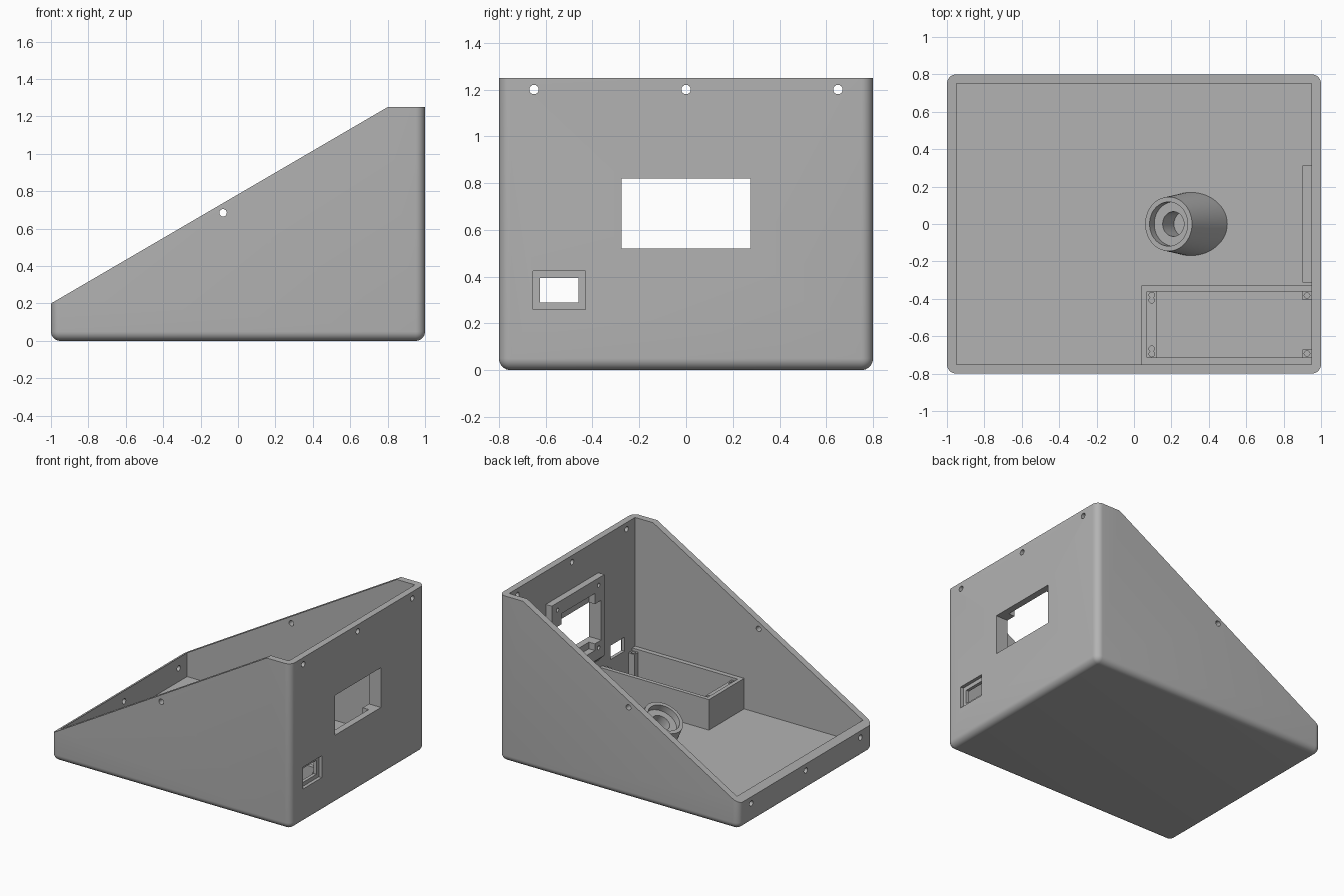
import bpy, bmesh, math
from mathutils import Vector, Matrix

if "Cube" in bpy.data.objects:
    bpy.data.objects.remove(bpy.data.objects["Cube"])

grey = bpy.data.materials.new("plain_grey")
grey.use_nodes = True
grey.diffuse_color = (0.45, 0.45, 0.45, 1)
grey.node_tree.nodes["Principled BSDF"].inputs["Base Color"].default_value = grey.diffuse_color


def finish(name, bm):
    bmesh.ops.recalc_face_normals(bm, faces=bm.faces)
    mesh = bpy.data.meshes.new(name)
    bm.to_mesh(mesh)
    bm.free()
    mesh.materials.append(grey)
    obj = bpy.data.objects.new(name, mesh)
    bpy.context.collection.objects.link(obj)
    return obj


def box_bm(x, y, z):
    bm = bmesh.new()
    bmesh.ops.create_cube(bm, size=1)
    for v in bm.verts:
        v.co = [lo + (c + 0.5) * (hi - lo) for c, (lo, hi) in zip(v.co, (x, y, z))]
    return bm


def box(name, x, y, z):
    return finish(name, box_bm(x, y, z))


def rod(name, start, end, r1, r2=None, sides=32):
    start, end = Vector(start), Vector(end)
    axis = end - start
    bm = bmesh.new()
    turn = axis.to_track_quat('Z', 'Y').to_matrix().to_4x4()
    bmesh.ops.create_cone(bm, cap_ends=True, segments=sides, radius1=r1,
                          radius2=r1 if r2 is None else r2, depth=axis.length,
                          matrix=Matrix.Translation((start + end) / 2) @ turn)
    return finish(name, bm)


def cut(obj, cutters):
    # Subtract every cutter, bake the result, then discard the cutters
    for c in cutters:
        c.hide_render = True
        m = obj.modifiers.new("cut", 'BOOLEAN')
        m.object, m.operation, m.solver = c, 'DIFFERENCE', 'EXACT'
    bpy.context.view_layer.update()
    graph = bpy.context.evaluated_depsgraph_get()
    baked = bpy.data.meshes.new_from_object(obj.evaluated_get(graph))
    obj.modifiers.clear()
    obj.data = baked
    for c in cutters:
        bpy.data.objects.remove(c)


def slice_off(bm, point, normal):
    geom = bm.verts[:] + bm.edges[:] + bm.faces[:]
    bmesh.ops.bisect_plane(bm, geom=geom, plane_co=point, plane_no=normal, clear_outer=True)
    bmesh.ops.holes_fill(bm, edges=[e for e in bm.edges if e.is_boundary])


def smooth(obj):
    bpy.ops.object.select_all(action='DESELECT')
    obj.select_set(True)
    bpy.context.view_layer.objects.active = obj
    bpy.ops.object.shade_smooth_by_angle(angle=math.radians(30))


# Case: rounded block, sliced to a wedge, then hollowed
SLOPE = Vector((-1.05, 0, 1.8)).normalized()
FLOOR = 0.05
bm = box_bm((-1, 1), (-0.8, 0.8), (0, 1.6))
edges = [e for e in bm.edges if min(v.co.z for v in e.verts) < 0.1]
bmesh.ops.bevel(bm, geom=edges, offset=0.05, segments=8, profile=0.5, affect='EDGES')
slice_off(bm, (0, 0, 1.25), (0, 0, 1))
slice_off(bm, (-1, 0, 0.2), SLOPE)
case = finish("case", bm)
cutters = [box("cavity", (-0.95, 0.95), (-0.75, 0.75), (FLOOR, 2)),
           box("screen_window", (0.85, 1.1), (-0.275, 0.275), (0.52, 0.82)),
           box("socket_recess", (0.975, 1.1), (-0.655, -0.43), (0.26, 0.425)),
           box("socket_hole", (0.85, 1.1), (-0.625, -0.46), (0.29, 0.395)),
           rod("side_hole", (-0.08, -1, 0.685), (-0.08, 1, 0.685), 0.02)]
for y in (-0.65, 0, 0.65):
    cutters.append(rod("low_hole", (-1.1, y, 0.15), (-0.9, y, 0.15), 0.02))
    cutters.append(rod("high_hole", (0.9, y, 1.2), (1.1, y, 1.2), 0.02))
cut(case, cutters)
smooth(case)

# Screen frame on the inside of the tall wall, with a chamfered lower edge
bm = box_bm((0.9, 0.95), (-0.313, 0.313), (0.39, 1.0))
for v in bm.verts:
    if v.co.z < 0.5 and v.co.x > 0.92:
        v.co.z -= 0.05
frame = finish("screen_frame", bm)
cutters = [box("opening", (0.8, 1), (-0.275, 0.275), (0.52, 0.82)),
           box("relief", (0.8, 1), (-0.2, 0.2), (0.47, 0.9))]
for y in (-0.245, 0.245):
    for z in (0.473, 0.945):
        cutters.append(rod("frame_hole", (0.85, y, z), (0.94, y, z), 0.015, sides=20))
cut(frame, cutters)
smooth(frame)

# Open compartment in the front corner
tray = box("compartment", (0.04, 0.95), (-0.75, -0.33), (FLOOR, 0.28))
cut(tray, [box("tray_inside", (0.07, 1), (-0.715, -0.36), (0, 0.4))])

# Ledge and corner posts that take the compartment lid screws
ledge = box("compartment_ledge", (0.07, 0.12), (-0.715, -0.36), (0.18, 0.26))
cut(ledge, [rod("ledge_hole", (0.095, y, 0.2), (0.095, y, 0.4), 0.015, sides=20)
            for y in (-0.695, -0.667, -0.408, -0.38)])
smooth(ledge)
for name, y in (("front_post", -0.6925), ("rear_post", -0.3825)):
    post = box(name, (0.9, 0.95), (y - 0.0225, y + 0.0225), (FLOOR, 0.26))
    cut(post, [rod("post_hole", (0.925, y, 0.15), (0.925, y, 0.4), 0.015, sides=20)])
    smooth(post)

# Tapered stepped socket, square to the sloping opening
top = Vector((0.185, 0, 0.23))
socket = rod("tapered_socket", top - SLOPE * 0.4, top, 0.19, 0.145, 64)
cut(socket, [rod("wide_bore", top - SLOPE * 0.05, top + SLOPE * 0.1, 0.118, sides=64),
             rod("narrow_bore", top - SLOPE * 0.17, top, 0.066, sides=48)])
bm = bmesh.new()
bm.from_mesh(socket.data)
slice_off(bm, (0, 0, FLOOR - 0.01), (0, 0, -1))
bm.to_mesh(socket.data)
bm.free()
smooth(socket)
